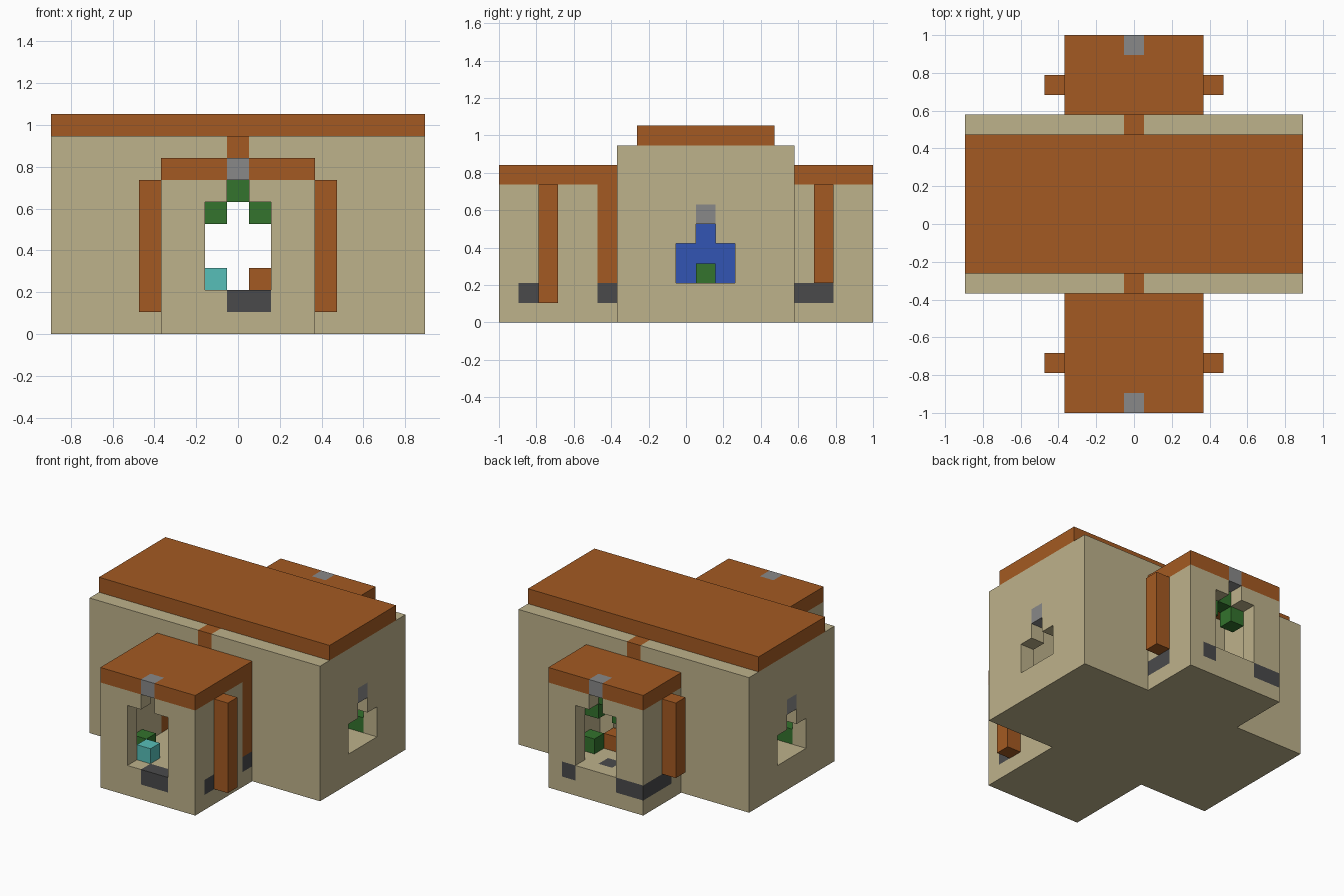
import bpy
import bmesh
from mathutils import Vector

cube = bpy.data.objects.get("Cube")
if cube:
    bpy.data.objects.remove(cube, do_unlink=True)

# Block grid: width, depth, height
W, D, H = 17, 19, 10
UNIT = 2 / D
MID = W // 2
cells = {}          # cell -> (part, colour)


def linear(c):
    c /= 255
    return c / 12.92 if c < 0.04 else ((c + 0.055) / 1.055) ** 2.4


def material(name, rgb):
    mat = bpy.data.materials.new(name)
    mat.use_nodes = True
    colour = [linear(c) for c in rgb] + [1]
    mat.diffuse_color = colour
    mat.node_tree.nodes["Principled BSDF"].inputs["Base Color"].default_value = colour
    return mat


materials = {
    "tan": material("tan_stone", (190, 178, 139)),
    "brown": material("brown_wood", (164, 90, 34)),
    "grey": material("light_grey", (137, 137, 137)),
    "dark": material("dark_grey", (74, 74, 75)),
    "green": material("leaf_green", (51, 115, 45)),
    "blue": material("cloth_blue", (50, 85, 180)),
    "cyan": material("cyan", (87, 191, 184)),
}


def fill(part, colour, xs, ys, zs):
    """Fill an inclusive box of blocks; a None colour empties it."""
    spans = [(s, s) if isinstance(s, int) else s for s in (xs, ys, zs)]
    (xa, xb), (ya, yb), (za, zb) = spans
    for x in range(xa, xb + 1):
        for y in range(ya, yb + 1):
            for z in range(za, zb + 1):
                if colour:
                    cells[x, y, z] = (part, colour)
                else:
                    cells.pop((x, y, z), None)


def carve(xs, ys, zs):
    fill(None, None, xs, ys, zs)


def both_sides(part, colour, x, ys, zs):
    """Fill a column and its mirror image across the middle."""
    for side in (x, W - 1 - x):
        fill(part, colour, side, ys, zs)


WING = (5, 11)
INNER = (6, 10)
FRONT, BACK = 0, D - 1
HALL_FRONT, HALL_BACK = 6, 14

# Hall and wings, hollowed above the floor
fill("hall", "tan", (0, W - 1), (HALL_FRONT, HALL_BACK), (0, 8))
carve((1, W - 2), (7, 13), (2, 7))
for part, outer, inner in (("front_wing", (FRONT, 5), (1, 5)),
                           ("back_wing", (15, BACK), (15, 17))):
    fill(part, "tan", WING, outer, (0, 6))
    carve(INNER, inner, (2, 6))
    fill(part + "_roof", "brown", WING, outer, 7)

# Hall roof and ridge blocks
fill("hall_roof", "brown", (0, W - 1), (7, 13), 9)
for y in (HALL_FRONT, HALL_BACK):
    fill("ridge_blocks", "brown", MID, y, 8)

# Stepped doorways through all cross walls
for y in (FRONT, HALL_FRONT, HALL_BACK, BACK):
    carve((MID - 1, MID + 1), y, (2, 5))
    carve(MID, y, 6)

# Stepped side windows with keystones
for x in (0, W - 1):
    carve(x, (9, 11), (2, 3))
    carve(x, 10, 4)
    fill("window_keystones", "grey", x, 10, 5)
for y in (FRONT, BACK):
    fill("door_keystones", "grey", MID, y, 7)

# Wooden posts beside the wings and flush corner beams
both_sides("front_posts", "brown", 4, 2, (1, 6))
both_sides("back_posts", "brown", 4, 16, (2, 6))
both_sides("corner_beams", "brown", 5, 5, (2, 6))

# Dark foundation stones
both_sides("front_stones", "dark", 5, 1, 1)
both_sides("front_stones", "dark", 5, 5, 1)
fill("front_stones", "dark", (MID, MID + 1), FRONT, 1)
fill("back_stones", "dark", 11, (15, 16), 1)
fill("back_stones", "dark", 5, (16, BACK), 1)
fill("back_stones", "dark", (5, 6), BACK, 1)
fill("back_stones", "dark", 10, BACK, 1)
fill("floor_stone", "dark", MID, 17, 1)

# Furnishings
fill("cyan_box", "cyan", 7, 1, 2)
fill("wooden_box", "brown", 9, 15, 2)
fill("plants", "green", 10, 16, 2)
fill("plants", "green", 6, 2, 2)
both_sides("door_vines", "green", 7, 17, 5)
fill("door_vines", "green", MID, 17, 6)
both_sides("blue_screens", "blue", 4, (9, 11), (2, 4))
both_sides("plants", "green", 3, 10, 2)
fill("plants", "green", (14, 15), 12, 2)
fill("plants", "green", (1, 2), 8, 2)


# Turn each part into a mesh of its exposed block faces
def build(part):
    bm = bmesh.new()
    used = None
    corners = ((-1, -1), (1, -1), (1, 1), (-1, 1))
    for cell, (owner, colour) in cells.items():
        if owner != part:
            continue
        used = colour
        for axis in range(3):
            for sign in (-1, 1):
                near = list(cell)
                near[axis] += sign
                if tuple(near) in cells:
                    continue
                u, v = (axis + 1) % 3, (axis + 2) % 3
                verts = []
                for a, b in corners[::sign]:
                    p = Vector(cell) + Vector((0.5, 0.5, 0.5))
                    p[axis] += sign / 2
                    p[u] += a / 2
                    p[v] += b / 2
                    p -= Vector((W / 2, D / 2, 0))
                    verts.append(bm.verts.new(p * UNIT))
                bm.faces.new(verts)
    bmesh.ops.remove_doubles(bm, verts=bm.verts, dist=UNIT / 100)
    mesh = bpy.data.meshes.new(part)
    bm.to_mesh(mesh)
    bm.free()
    mesh.materials.append(materials[used])
    bpy.context.collection.objects.link(bpy.data.objects.new(part, mesh))


for name in sorted({owner for owner, _ in cells.values()}):
    build(name)
